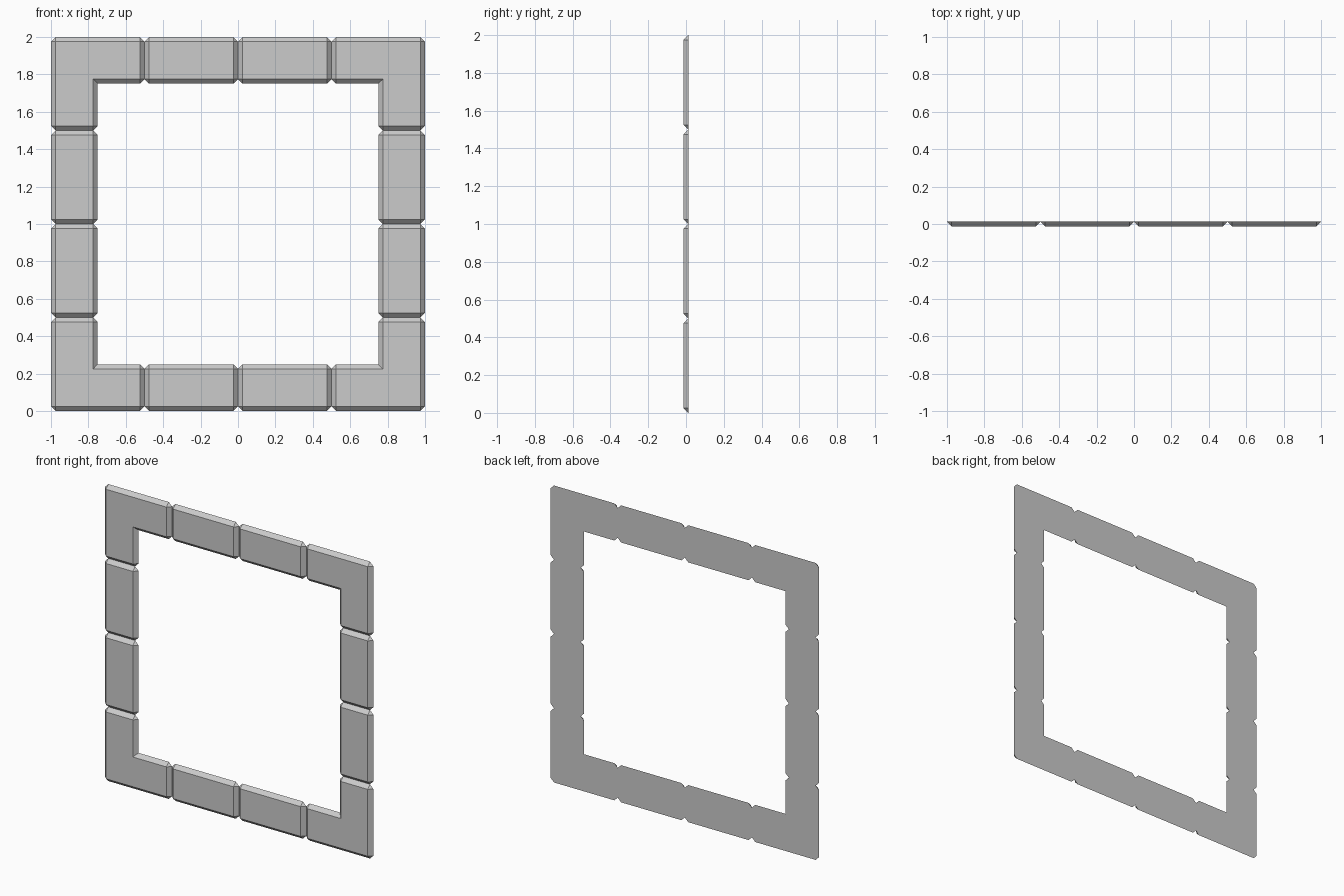
import bpy, bmesh
from mathutils import Vector

if "Cube" in bpy.data.objects:
    bpy.data.objects.remove(bpy.data.objects["Cube"])

BEVEL = 0.025      # bevel width, equal to the tile thickness
BACK, FRONT = 0.0125, -0.0125


def tile(name, outline):
    """Bevelled slab from a counter-clockwise x/z outline: chamfered back, inset front."""
    bm = bmesh.new()
    pts = [Vector(p) for p in outline]
    n = len(pts)
    front, back = [], []
    for i, p in enumerate(pts):
        u = (p - pts[i - 1]).normalized()
        v = (pts[(i + 1) % n] - p).normalized()
        inward = Vector((-u.y - v.y, u.x + v.x))
        f = p + inward * BEVEL
        front.append(bm.verts.new((f.x, FRONT, f.y)))
        convex = u.x * v.y - u.y * v.x > 0
        ends = [p - u * BEVEL, p + v * BEVEL] if convex else [p]
        back.append([bm.verts.new((e.x, BACK, e.y)) for e in ends])
    bm.faces.new(front)
    bm.faces.new([v for pair in back for v in pair][::-1])
    for i in range(n):
        j = (i + 1) % n
        bm.faces.new((back[i][-1], back[j][0], front[j], front[i]))
        if len(back[i]) == 2:
            bm.faces.new((back[i][0], back[i][1], front[i]))
    mesh = bpy.data.meshes.new(name)
    bm.to_mesh(mesh)
    bm.free()
    obj = bpy.data.objects.new(name, mesh)
    bpy.context.collection.objects.link(obj)


def turned(outline, quarter_turns):
    """Rotate an outline about the frame centre and lift it onto the ground."""
    for _ in range(quarter_turns):
        outline = [(-z, x) for x, z in outline]
    return [(x, z + 1) for x, z in outline]


# Outlines for one side, relative to the frame centre
corner = [(-1, -1), (-0.5, -1), (-0.5, -0.75), (-0.75, -0.75), (-0.75, -0.5), (-1, -0.5)]
straight_a = [(-0.5, -1), (0, -1), (0, -0.75), (-0.5, -0.75)]
straight_b = [(x + 0.5, z) for x, z in straight_a]

# Four sides: one corner block and two straight blocks each
for turns, side in enumerate(("bottom", "right", "top", "left")):
    tile(f"{side}_corner_block", turned(corner, turns))
    tile(f"{side}_block_1", turned(straight_a, turns))
    tile(f"{side}_block_2", turned(straight_b, turns))
